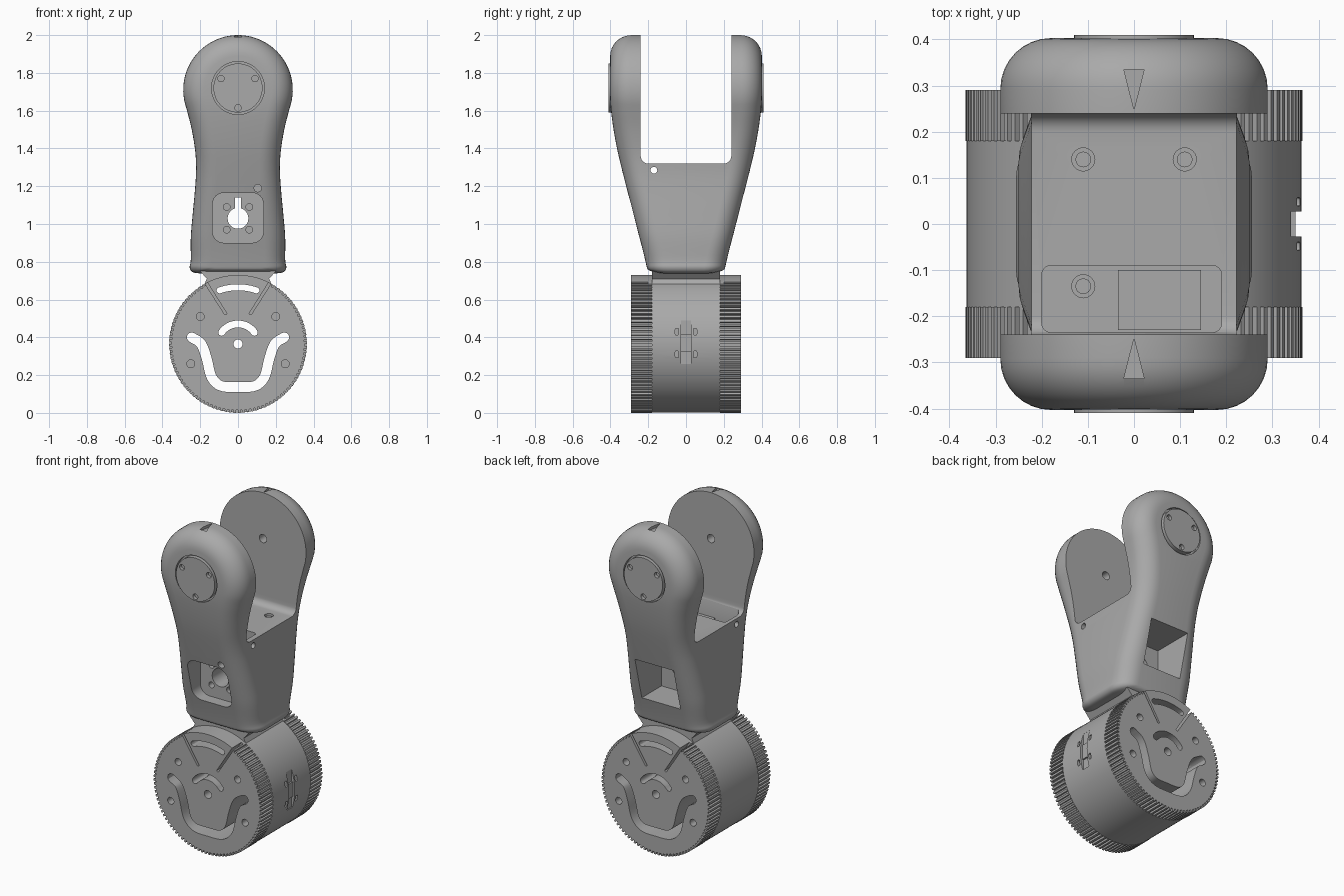
import bpy, bmesh
from math import sin, cos, pi, radians, hypot
from mathutils import Vector

if "Cube" in bpy.data.objects:
    bpy.data.objects.remove(bpy.data.objects["Cube"])

grey = bpy.data.materials.new("matte_grey")
grey.use_nodes = True
grey.diffuse_color = (0.4, 0.4, 0.4, 1)
grey.node_tree.nodes["Principled BSDF"].inputs["Base Color"].default_value = (0.4, 0.4, 0.4, 1)


def finish(name, bm):
    bmesh.ops.recalc_face_normals(bm, faces=bm.faces)
    mesh = bpy.data.meshes.new(name)
    bm.to_mesh(mesh)
    bm.free()
    obj = bpy.data.objects.new(name, mesh)
    bpy.context.collection.objects.link(obj)
    mesh.materials.append(grey)
    return obj


def prism(name, pts, lo, hi, axis="y"):
    """Extrude a 2D outline along one axis."""
    place = {"x": lambda u, v, t: (t, u, v), "y": lambda u, v, t: (u, t, v),
             "z": lambda u, v, t: (u, v, t)}[axis]
    bm = bmesh.new()
    a, b = ([bm.verts.new(place(u, v, t)) for u, v in pts] for t in (lo, hi))
    n = len(pts)
    bm.faces.new(a)
    bm.faces.new(b[::-1])
    for i in range(n):
        j = (i + 1) % n
        bm.faces.new((a[i], a[j], b[j], b[i]))
    return finish(name, bm)


def arc(u, v, r, start, end, steps):
    return [(u + r * cos(radians(start + (end - start) * i / steps)),
             v + r * sin(radians(start + (end - start) * i / steps))) for i in range(steps + 1)]


def circle(u, v, r, steps=32):
    return arc(u, v, r, 0, 360, steps)[:-1]


def rounded(u0, u1, v0, v1, r, steps=6):
    corners = ((u1 - r, v1 - r, 0), (u0 + r, v1 - r, 90), (u0 + r, v0 + r, 180), (u1 - r, v0 + r, 270))
    return [p for u, v, s in corners for p in arc(u, v, r, s, s + 90, steps)]


def box(u0, u1, v0, v1):
    return [(u0, v0), (u1, v0), (u1, v1), (u0, v1)]


def spline(pts, steps):
    """Catmull-Rom curve through the points."""
    p = [Vector(q) for q in pts]
    p = [2 * p[0] - p[1]] + p + [2 * p[-1] - p[-2]]
    out = []
    for i in range(1, len(p) - 2):
        a, b, c, d = p[i - 1:i + 3]
        for k in range(steps):
            t = k / steps
            out.append(tuple(0.5 * (2 * b + (c - a) * t + (2 * a - 5 * b + 4 * c - d) * t * t
                                    + (3 * b - a - 3 * c + d) * t ** 3)))
    return out + [tuple(p[-2])]


def stroke(path, half):
    """Outline of a thick line with round ends."""
    left, right, ends = [], [], []
    for i, (u, v) in enumerate(path):
        a, b = path[max(i - 1, 0)], path[min(i + 1, len(path) - 1)]
        d = Vector((b[0] - a[0], b[1] - a[1])).normalized() * half
        left.append((u - d.y, v + d.x))
        right.append((u + d.y, v - d.x))
        ends.append(d)

    def cap(c, d, s):
        return [(c[0] + s * d.x * sin(t) - s * d.y * cos(t), c[1] + s * d.y * sin(t) + s * d.x * cos(t))
                for t in (pi * k / 6 for k in range(1, 6))]
    return left + cap(path[-1], ends[-1], 1) + right[::-1] + cap(path[0], ends[0], -1)


def cut(target, pts, lo, hi, axis="y"):
    tool = prism("cutter", pts, lo, hi, axis)
    tool.hide_render = True
    mod = target.modifiers.new("cut", "BOOLEAN")
    mod.operation, mod.solver, mod.object = "DIFFERENCE", "EXACT", tool
    bpy.context.view_layer.objects.active = target
    bpy.ops.object.modifier_apply(modifier=mod.name)
    bpy.data.objects.remove(tool)


# Fork body: front outline wrapped over a rounded depth profile
outline = spline([(.2, .738), (.24, .745), (.256, .77), (.25, .81), (.25, .93), (.24, 1.05), (.228, 1.18),
                  (.222, 1.28), (.226, 1.38), (.245, 1.5), (.2725, 1.61)], 4)
outline += arc(0, 1.71, .29, -20, 90, 24)[1:]
depth = spline([(.738, .2), (.85, .226), (1, .265), (1.3, .342), (1.45, .375), (1.6, .397), (1.72, .403),
                (1.85, .402), (2, .4)], 8)


def half_depth(z):
    for (z0, y0), (z1, y1) in zip(depth, depth[1:]):
        if z <= z1:
            return y0 + (y1 - y0) * max(0, z - z0) / (z1 - z0)
    return depth[-1][1]


def body_loop(bm, side, angle, r=.11):
    inset, drop = r * (1 - cos(angle)), r * (1 - sin(angle))
    pts = []
    for i, (x, z) in enumerate(outline):
        a, b = outline[max(i - 1, 0)], outline[min(i + 1, len(outline) - 1)]
        length = hypot(b[0] - a[0], b[1] - a[1])
        nx, nz = (b[1] - a[1]) / length, -(b[0] - a[0]) / length
        if i == len(outline) - 1:
            nx, nz = 0, 1
        if z < .95:
            nx, nz = x / .25, min(nz, 0) * .25
        px, pz = x - nx * inset, z - nz * inset
        pts.append((px, side * (half_depth(pz) - drop), pz))
    return [bm.verts.new(p) for p in pts + [(-x, y, z) for x, y, z in pts[-2::-1]]]


bm = bmesh.new()
turns = [pi / 2 * k / 8 for k in range(9)]
loops = [body_loop(bm, -1, t) for t in turns[::-1]] + [body_loop(bm, 1, t) for t in turns]
n = len(loops[0])
for a, b in zip(loops, loops[1:]):
    for i in range(n):
        j = (i + 1) % n
        bm.faces.new((a[i], a[j], b[j], b[i]))
for lp in (loops[0], loops[-1]):
    for i in range(n // 2):
        bm.faces.new(list(dict.fromkeys((lp[i], lp[i + 1], lp[n - 2 - i], lp[n - 1 - i]))))
body = finish("fork_body", bm)

# Gap between the arms, pocket and windows
cut(body, rounded(-.24, .24, 1.32, 2.3, .04), -1, 1, "x")
cut(body, rounded(-.2, .19, -.235, -.09, .02), 1.2, 1.5, "z")
cut(body, rounded(-.135, .135, .9, 1.165, .06), -.5, -.17)
cut(body, box(-.13, .13, .9, 1.16), .05, .5)
cut(body, circle(0, 1.03, .055), -.4, .4)
cut(body, box(-.015, .015, 1.05, 1.14), -.4, .4)
for x in (-.06, .06):
    for z in (.97, 1.09):
        cut(body, circle(x, z, .018, 16), -.3, -.13)
cut(body, circle(.105, 1.19, .02, 16), -.5, -.26)
cut(body, circle(-.17, 1.285, .018, 16), -.4, .4, "x")
for x, y, z in ((-.11, .14, 1.29), (.11, .14, 1.29), (-.11, -.135, 1.17)):
    cut(body, circle(x, y, .025, 24), z, 1.4, "z")

# Pocket block and floor screws
prism("pocket_block", box(-.035, .145, -.23, -.1), 1.19, 1.25, "z")
for i, (x, y, z) in enumerate(((-.11, .14, 1.28), (.11, .14, 1.28), (-.11, -.135, 1.16))):
    prism(f"floor_screw_{i + 1}", circle(x, y, .017, 16), z, z + .03, "z")

# Round pivot caps, inner pivot holes and wedge marks on each arm
for side, label in ((-1, "front"), (1, "rear")):
    def span(a, b):
        return sorted((side * a, side * b))
    cut(body, circle(0, 1.72, .14, 48), *span(.38, .5))
    cut(body, circle(0, 1.72, .025, 20), *span(.2, .32))
    cut(body, [(0, side * .248), (.022, side * .335), (-.022, side * .335)], 1.982, 2.1, "z")
    cap = prism(label + "_pivot_cap", circle(0, 1.72, .13, 48), *span(.37, .41))
    for x, z in ((-.09, 1.77), (.09, 1.77), (0, 1.615)):
        cut(cap, circle(x, z, .017, 16), *span(.39, .45))

# Neck joining the body to the drum
right_edge = [(.12, .695), (.185, .665), (.165, .71), (.2, .75)]
prism("neck", right_edge + [(-x, z) for x, z in right_edge[::-1]], -.18, .18)

# Drum with a toothed rim on each end; the top sector stays plain
MID, R, TEETH = .365, .365, 96
rim = []
for k in range(TEETH):
    for frac, r in ((0, R), (.5, R), (.55, R - .014), (.95, R - .014)):
        ang = 360 * (k + frac) / TEETH
        r = R if abs(ang - 90) < 29 else r
        rim += arc(0, MID, r, ang, ang, 1)[:1]
drum = [prism("drum_hub", circle(0, MID, R - .002, 96), -.18, .18),
        prism("front_toothed_rim", rim, -.29, -.18), prism("rear_toothed_rim", rim, .18, .29)]

# Slots through the whole drum
half_wave = [(-.245, .4), (-.195, .365), (-.165, .285), (-.14, .19), (-.09, .143)]
wave = spline(half_wave + [(0, .137)] + [(-x, z) for x, z in half_wave[::-1]], 5)
slots = [stroke(wave, .026), stroke(arc(0, MID, .106, 35, 145, 16), .018),
         stroke(arc(0, MID, .3, 71, 109, 12), .016), circle(0, MID, .024)]
for part in drum:
    for s in slots:
        cut(part, s, -.4, .4)

# Screw holes and sector grooves on both drum faces
for part, side in zip(drum[1:], (-1, 1)):
    for sx in (-1, 1):
        for x, z in ((.2, .51), (.25, .26)):
            cut(part, circle(sx * x, z, .021, 20), *sorted((side * .22, side * .4)))
        groove = [(sx * .185, .7), (sx * .168, .7), (sx * .058, .525), (sx * .07, .52)]
        cut(part, groove, *sorted((side * .2, side * .4)))

# Latch recess on the side of the drum
cut(drum[0], box(-.027, .027, .26, .49), .34, .5, "x")
for y in (-.048, .048):
    for z in (.31, .43):
        cut(drum[0], rounded(y - .009, y + .009, z - .017, z + .017, .005, 3), .335, .5, "x")
prism("latch_bar", box(-.027, .027, .325, .415), .3, .35, "x")

# Smooth shading with crisp edges
bpy.ops.object.select_all(action="DESELECT")
for obj in bpy.context.collection.objects:
    if obj.type == "MESH" and grey.name in obj.data.materials:
        obj.select_set(True)
        bpy.context.view_layer.objects.active = obj
bpy.ops.object.shade_smooth_by_angle(angle=radians(30))
